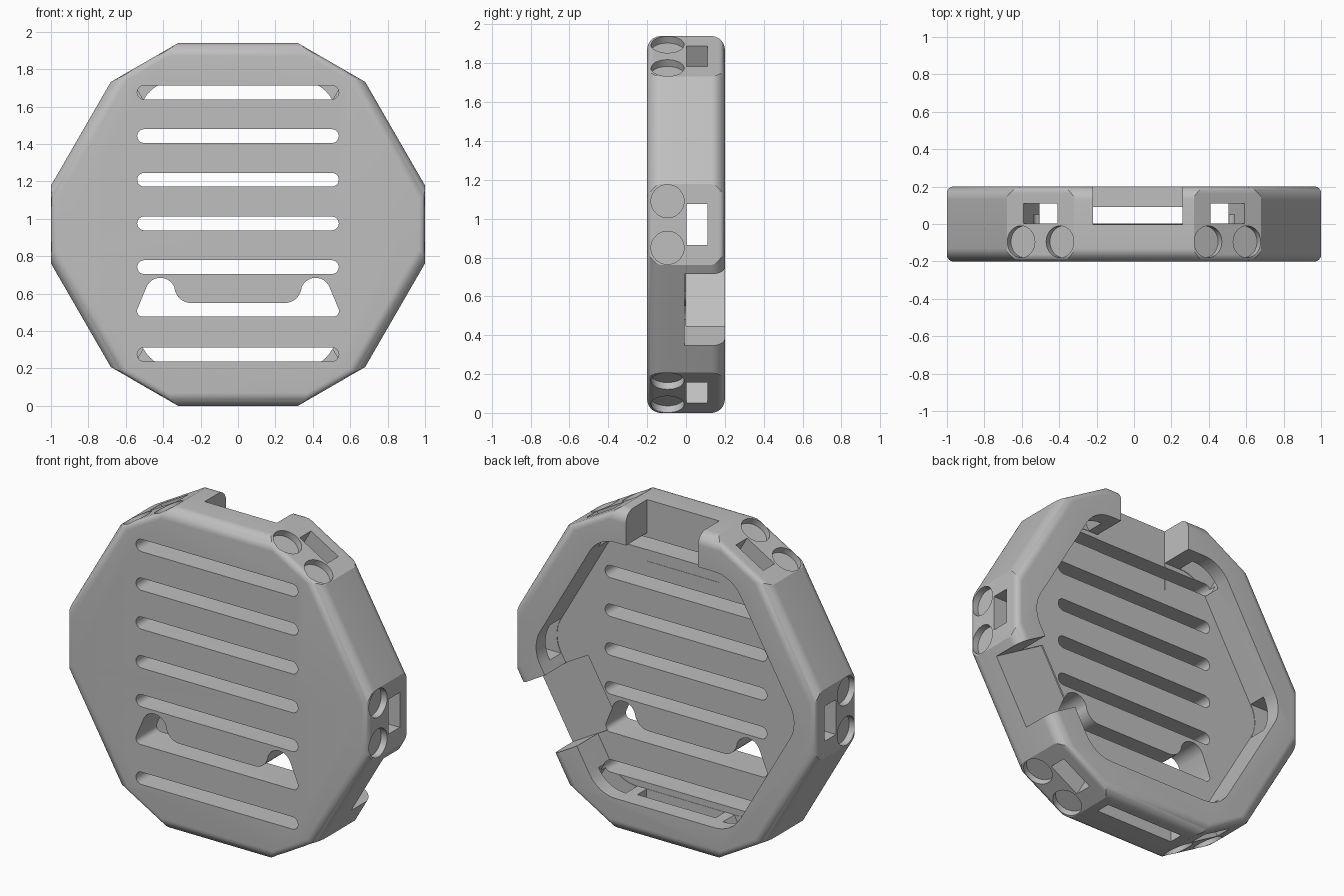
import bpy, bmesh
from math import sin, cos, radians, sqrt
from mathutils import Matrix, Vector

if "Cube" in bpy.data.objects:
    bpy.data.objects.remove(bpy.data.objects["Cube"], do_unlink=True)

CENTER = 0.97     # height of the middle of the ring
HALF = 0.2        # half thickness
SHORT, LONG = 1.0, 0.97   # distance from middle to short and long sides

grey = bpy.data.materials.new("light_grey")
grey.use_nodes = True
grey.diffuse_color = (0.52, 0.52, 0.52, 1)
grey.node_tree.nodes["Principled BSDF"].inputs["Base Color"].default_value = grey.diffuse_color


def make_object(name, bm):
    bmesh.ops.recalc_face_normals(bm, faces=bm.faces)
    mesh = bpy.data.meshes.new(name)
    bm.to_mesh(mesh)
    bm.free()
    mesh.materials.append(grey)
    obj = bpy.data.objects.new(name, mesh)
    bpy.context.collection.objects.link(obj)
    return obj


def loft(name, rings):
    bm = bmesh.new()
    loops = [[bm.verts.new(p) for p in ring] for ring in rings]
    n = len(loops[0])
    for a, b in zip(loops, loops[1:]):
        for i in range(n):
            j = (i + 1) % n
            bm.faces.new((a[i], a[j], b[j], b[i]))
    bm.faces.new(loops[0])
    bm.faces.new(loops[-1])
    return make_object(name, bm)


def prism(name, outline, y0, y1):
    return loft(name, [[(x, y, z) for x, z in outline] for y in (y0, y1)])


def arc(cx, cz, r, start, end, steps=10):
    angles = [radians(start + (end - start) * i / steps) for i in range(steps + 1)]
    return [(cx + r * cos(a), cz + r * sin(a)) for a in angles]


def polar(angle, r, t):
    """Point at radius r and sideways offset t on the side facing angle."""
    a = radians(angle)
    return (r * cos(a) - t * sin(a), CENTER + r * sin(a) + t * cos(a))


def radial_box(name, angle, r0, r1, t0, t1, y0, y1):
    corners = [(r0, t0), (r1, t0), (r1, t1), (r0, t1)]
    return prism(name, [polar(angle, r, t) for r, t in corners], y0, y1)


# Body: twelve-sided slab with rounded front and back rims
def inset(radius, depth):
    d = max(radius - depth, 0)
    return radius - sqrt(radius * radius - d * d)


def body_ring(y):
    depth = HALF - abs(y)
    sides = (SHORT - inset(0.035, depth), LONG - inset(0.07, depth))
    ring = []
    for k in range(12):
        here, after = sides[k % 2], sides[(k + 1) % 2]
        t = (after - here * cos(radians(30))) / sin(radians(30))
        x, z = polar(30 * k, here, t)
        ring.append((x, y, z))
    return ring


depths = [0.07 * (1 - cos(radians(a))) for a in range(0, 91, 10)]
levels = [d - HALF for d in depths]
levels += [-y for y in reversed(levels)]
body = loft("vented_housing", [body_ring(y) for y in levels])
cutters = []

# Cavity: rounded hexagon open at the back
cavity = []
for k in range(6):
    cx, cz = polar(60 * k, (0.77 - 0.2) / cos(radians(30)), 0)
    cavity += arc(cx, cz, 0.2, 60 * k - 30, 60 * k + 30, 8)
cutters.append(prism("cavity_cutter", cavity, 0, 0.3))

# Rim openings at the top and lower left, and a slit in the bottom
cutters.append(radial_box("top_opening", 90, 0.6, 1.2, -0.26, 0.22, -0.002, 0.3))
cutters.append(radial_box("side_opening", -30, 0.6, 1.2, -0.16, 0.265, -0.008, 0.3))
cutters.append(radial_box("bottom_slit", -90, 0.6, 1.2, -0.26, 0.26, 0.002, 0.09))

# Short sides: a rectangular window and two shallow round pockets
for k in range(6):
    cutters.append(radial_box("window_cutter", 60 * k, 0.7, 1.2, -0.105, 0.105, 0.003, 0.11))
    for t in (-0.12, 0.12):
        x, z = polar(60 * k, SHORT - 0.04 + 0.1, t)
        bm = bmesh.new()
        spin = Matrix.Rotation(radians(90 - 60 * k), 4, "Y")
        bmesh.ops.create_cone(bm, cap_ends=True, segments=40, radius1=0.085, radius2=0.085,
                              depth=0.2, matrix=Matrix.Translation(Vector((x, -0.095, z))) @ spin)
        cutters.append(make_object("pocket_cutter", bm))

# Front vents: evenly spaced round-ended slots
for i in range(7):
    z = 0.275 + 0.2335 * i
    if i == 1:
        # The second vent is taller, with a raised lobe at each end
        half = arc(0.51, 0.507, 0.03, -90, 22, 6)
        half += arc(0.415, 0.605, 0.08, 22, 160, 14)
        half += arc(0.25, 0.64, 0.09, -10, -90, 8)
        outline = half + [(-x, zz) for x, zz in reversed(half)]
    else:
        outline = arc(0.502, z, 0.037, -90, 90) + arc(-0.502, z, 0.037, 90, 270)
    cutters.append(prism("vent_cutter", outline, -0.3, 0.05))

# Cut everything out of the body
bpy.ops.object.select_all(action="DESELECT")
bpy.context.view_layer.objects.active = body
body.select_set(True)
for cutter in cutters:
    cutter.hide_render = True
    mod = body.modifiers.new("cut", "BOOLEAN")
    mod.operation = "DIFFERENCE"
    mod.solver = "EXACT"
    mod.object = cutter
    bpy.ops.object.modifier_apply(modifier=mod.name)
for cutter in cutters:
    bpy.data.objects.remove(cutter, do_unlink=True)

bpy.ops.object.shade_smooth_by_angle(angle=radians(22))
